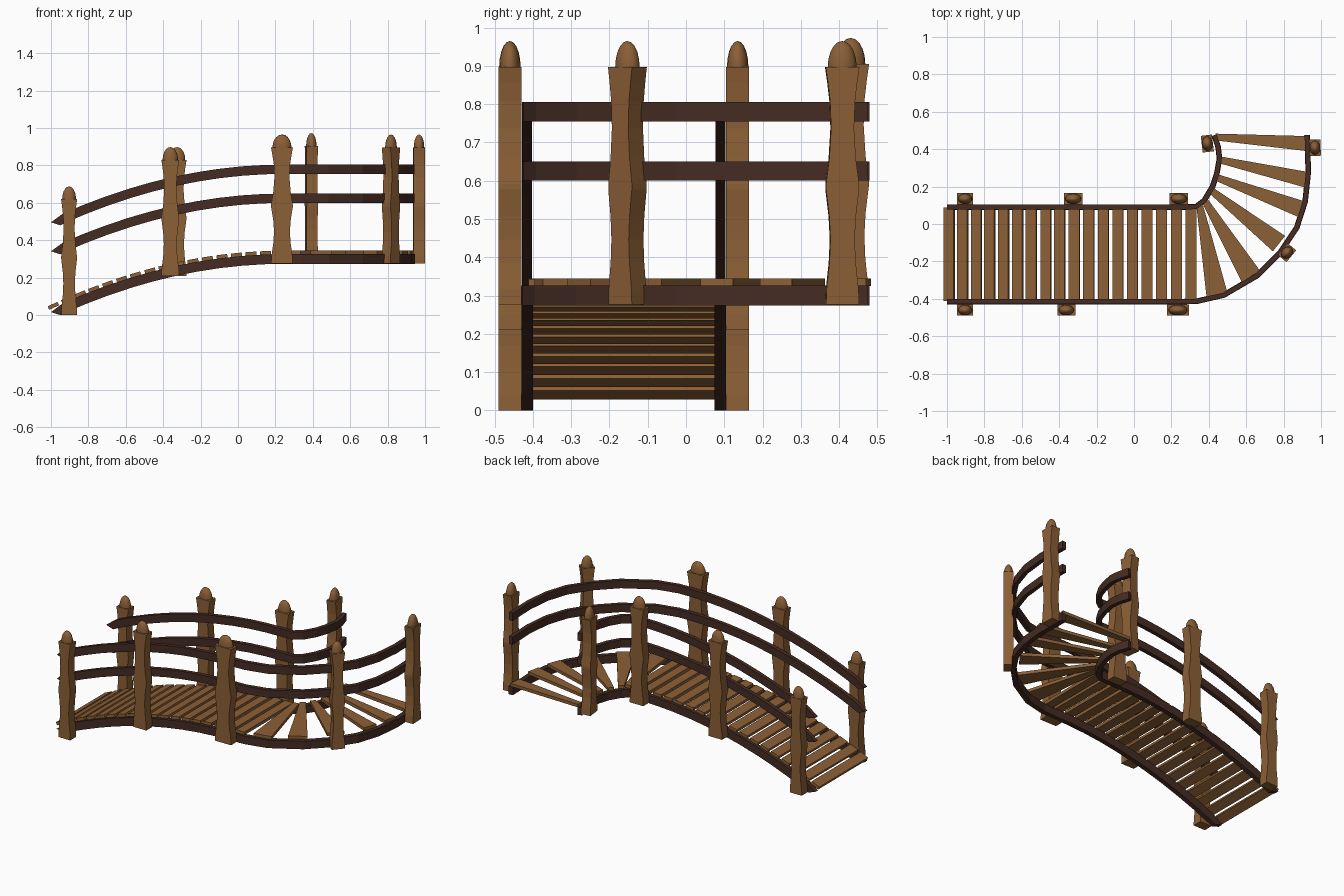
import bpy, bmesh, math
from mathutils import Vector, Matrix

if "Cube" in bpy.data.objects:
    bpy.data.objects.remove(bpy.data.objects["Cube"])


def material(name, rgb):
    m = bpy.data.materials.new(name)
    m.diffuse_color = (*rgb, 1)
    m.use_nodes = True
    m.node_tree.nodes["Principled BSDF"].inputs["Base Color"].default_value = m.diffuse_color
    return m


WOOD = material("warm wood", (0.26, 0.115, 0.037))
DARK = material("dark wood", (0.06, 0.025, 0.017))


def finish(bm, name, mat, smooth=False):
    bmesh.ops.recalc_face_normals(bm, faces=bm.faces)
    me = bpy.data.meshes.new(name)
    bm.to_mesh(me)
    bm.free()
    me.materials.append(mat)
    for p in me.polygons:
        p.use_smooth = smooth
    ob = bpy.data.objects.new(name, me)
    bpy.context.collection.objects.link(ob)
    return ob


def height(x):
    """Centre height of the side beams: rises along an arc, then stays level."""
    return 0.30 - 0.188 * max(0.0, 0.25 - x) ** 2


def sweep_beam(name, path, lift, half_h, half_w):
    """Rectangular beam along a plan path, with a horizontal cut at the low end."""
    bm = bmesh.new()
    rings = []
    for i, p in enumerate(path):
        a, b = path[max(i - 1, 0)], path[min(i + 1, len(path) - 1)]
        t = Vector((b[0] - a[0], b[1] - a[1], height(b[0]) - height(a[0]))).normalized()
        side = Vector((-t.y, t.x, 0)).normalized()
        up = t.cross(side)
        if up.z < 0:
            up = -up
        c = Vector((p[0], p[1], height(p[0]) + lift))
        top, bot = c + up * half_h, c - up * half_h
        if i == 0:
            top = Vector((-1.0, p[1], lift + 0.016))
            bot = Vector((-0.95, p[1], lift))
        rings.append([bm.verts.new(q + side * s * half_w)
                      for q, s in ((top, 1), (top, -1), (bot, -1), (bot, 1))])
    for r, q in zip(rings, rings[1:]):
        for k in range(4):
            bm.faces.new((r[k], r[(k + 1) % 4], q[(k + 1) % 4], q[k]))
    bm.faces.new(rings[0])
    bm.faces.new(rings[-1][::-1])
    return finish(bm, name, DARK)


# Side beams and handrails
xs = [-1.0, -0.925] + [-0.82 + 0.12 * i for i in range(10)]
outer = [(x, -0.415) for x in xs] + [
    (0.34, -0.412), (0.48, -0.38), (0.66, -0.275), (0.78, -0.155), (0.87, -0.02),
    (0.915, 0.12), (0.932, 0.28), (0.925, 0.475)]
inner = [(x, 0.09) for x in xs] + [
    (0.33, 0.092), (0.375, 0.125), (0.42, 0.2), (0.443, 0.27), (0.457, 0.35),
    (0.45, 0.41), (0.43, 0.475)]
for side, path in (("outer", outer), ("inner", inner)):
    sweep_beam(side + "_deck_beam", path, 0.0, 0.026, 0.015)
    sweep_beam(side + "_lower_rail", path, 0.325, 0.025, 0.013)
    sweep_beam(side + "_upper_rail", path, 0.48, 0.025, 0.013)


# Straight planks, evenly spaced along the arch
def plank(name, corners, thick):
    """Slab from four top corners."""
    bm = bmesh.new()
    n = (corners[1] - corners[0]).cross(corners[2] - corners[0]).normalized()
    if n.z < 0:
        n = -n
    top = [bm.verts.new(c) for c in corners]
    bot = [bm.verts.new(c - n * thick) for c in corners]
    bm.faces.new(top)
    bm.faces.new(bot[::-1])
    for k in range(4):
        j = (k + 1) % 4
        bm.faces.new((top[k], bot[k], bot[j], top[j]))
    return finish(bm, name, WOOD)


samples = [-0.973 + 1.278 * i / 400 for i in range(401)]
dist = [0.0]
for a, b in zip(samples, samples[1:]):
    dist.append(dist[-1] + math.hypot(b - a, height(b) - height(a)))
COUNT = 18
for i in range(COUNT):
    goal = dist[-1] * i / (COUNT - 1)
    x = samples[min(range(401), key=lambda k: abs(dist[k] - goal))]
    slope = math.atan2(height(x + 0.01) - height(x - 0.01), 0.02)
    d = Vector((math.cos(slope), 0, math.sin(slope))) * 0.029
    n = Vector((-math.sin(slope), 0, math.cos(slope)))
    c = Vector((x, 0, height(x))) + n * 0.044
    a, b = Vector((0, -0.412, 0)), Vector((0, 0.088, 0))
    plank(f"plank_{i + 1}", [c - d + a, c + d + a, c + d + b, c - d + b], 0.02)

# Wedge planks fanning round the bend: inner x, y, outer x, y, outer width
fan = [(0.352, 0.095, 0.445, -0.385, 0.115), (0.378, 0.125, 0.625, -0.280, 0.115),
       (0.412, 0.180, 0.775, -0.105, 0.105), (0.438, 0.250, 0.893, 0.080, 0.090),
       (0.450, 0.345, 0.930, 0.235, 0.085), (0.435, 0.465, 0.926, 0.430, 0.080)]
for i, (ix, iy, ox, oy, w) in enumerate(fan):
    p, q = Vector((ix, iy, 0.345)), Vector((ox, oy, 0.345))
    d = (q - p).normalized()
    s = Vector((-d.y, d.x, 0))
    plank(f"bend_plank_{i + 1}",
          [p - s * 0.018, q - s * w / 2, q + s * w / 2, p + s * 0.018], 0.02)

# Shaped posts with domed caps: (height above base, share of full width)
PROFILE = [(0, 0.98), (0.04, 0.95), (0.11, 0.78), (0.17, 0.72), (0.23, 0.79), (0.30, 0.98),
           (0.315, 0.98), (0.38, 0.79), (0.46, 0.68), (0.53, 0.74), (0.58, 0.87), (0.62, 1.0)]
THICK = 0.06


def post(name, x, y, z, width, angle):
    place = Matrix.Translation((x, y, z)) @ Matrix.Rotation(math.radians(angle), 4, 'Z')
    bm = bmesh.new()
    rings = []
    for h, share in PROFILE:
        hw, ht = share * width / 2, THICK / 2
        rings.append([bm.verts.new((sx * hw, sy * ht, h))
                      for sx, sy in ((-1, -1), (1, -1), (1, 1), (-1, 1))])
    for r, q in zip(rings, rings[1:]):
        for k in range(4):
            j = (k + 1) % 4
            bm.faces.new((r[k], r[j], q[j], q[k]))
    bm.faces.new(rings[0][::-1])
    bm.faces.new(rings[-1])
    bm.transform(place)
    finish(bm, name, WOOD)

    # dome cap
    bm = bmesh.new()
    bmesh.ops.create_uvsphere(bm, u_segments=16, v_segments=10, radius=1)
    bmesh.ops.bisect_plane(bm, geom=bm.verts[:] + bm.edges[:] + bm.faces[:],
                           plane_co=(0, 0, -0.1), plane_no=(0, 0, -1), clear_outer=True)
    bm.transform(place @ Matrix.Translation((0, 0, 0.62))
                 @ Matrix.Diagonal((width * 0.43, 0.028, 0.068, 1)))
    finish(bm, name + "_cap", WOOD, True)


post("front_post_1", -0.903, -0.46, 0.0, 0.086, 0)
post("front_post_2", -0.362, -0.46, 0.21, 0.096, 0)
post("front_post_3", 0.235, -0.46, 0.277, 0.118, 0)
post("bend_post", 0.818, -0.153, 0.277, 0.082, 50)
post("end_outer_post", 0.968, 0.408, 0.277, 0.088, 92)
post("back_post_1", -0.903, 0.135, 0.0, 0.086, 0)
post("back_post_2", -0.325, 0.135, 0.21, 0.1, 0)
post("back_post_3", 0.24, 0.135, 0.277, 0.1, 0)
post("end_inner_post", 0.392, 0.43, 0.285, 0.09, 97)
